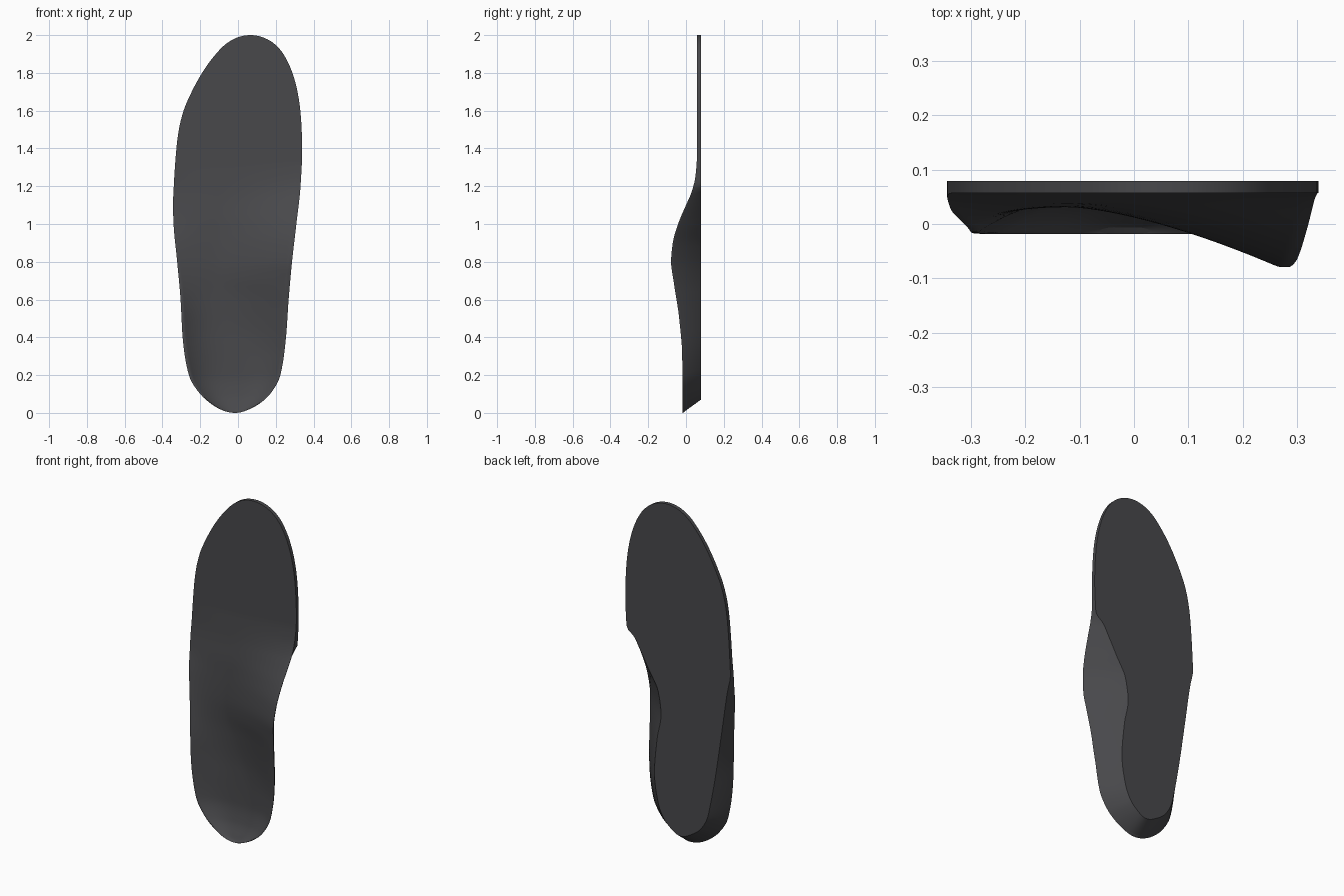
import bpy, bmesh, math

if "Cube" in bpy.data.objects:
    bpy.data.objects.remove(bpy.data.objects["Cube"])

# Profiles along the length: height z -> value
LEFT = [(0, -.015), (.015, -.085), (.05, -.145), (.1, -.2), (.2, -.26), (.4, -.293), (.6, -.304),
        (.8, -.322), (1, -.341), (1.1, -.344), (1.2, -.34), (1.4, -.326), (1.5, -.313), (1.6, -.288),
        (1.7, -.245), (1.8, -.19), (1.9, -.117), (1.95, -.068), (1.985, -.01), (2, .065)]
RIGHT = [(0, -.015), (.015, .05), (.05, .115), (.1, .17), (.2, .224), (.4, .254), (.6, .268),
         (.8, .286), (1, .309), (1.2, .331), (1.4, .34), (1.5, .337), (1.6, .33), (1.7, .315),
         (1.8, .288), (1.9, .24), (1.95, .197), (1.985, .14), (2, .065)]
FLAT_LEFT = [(0, -.015), (.03, -.08), (.1, -.15), (.2, -.195), (.3, -.215), (.5, -.25),
             (.8, -.295), (1, -.325), (1.09, -.346)]
FLAT_RIGHT = [(0, -.015), (.03, .035), (.1, .09), (.2, .125), (.4, .15), (.6, .133), (.75, .107),
              (.88, .125), (1, .19), (1.1, .245), (1.16, .28), (1.2, .331)]
RIM_LEFT = [(0, -.018), (.3, -.018), (.5, -.016), (.7, 0), (.9, .02), (1.05, .044), (1.2, .056), (1.3, .057)]
RIM_RIGHT = [(0, -.018), (.3, -.02), (.5, -.036), (.7, -.066), (.8, -.079), (.9, -.07), (1, -.042),
             (1.1, 0), (1.17, .03), (1.24, .048), (1.32, .057)]
FLOOR = [(0, -.018), (.03, .005), (.1, .033), (.2, .048), (.4, .05), (.6, .042), (.8, .031),
         (1, .037), (1.15, .049), (1.3, .057)]
VALLEY = [(0, -.015), (.3, -.02), (.6, -.09), (.8, -.12), (1.1, -.1), (1.4, 0), (2, .065)]
BACK = .079


def angle(z):
    return math.acos(max(-1, min(1, 1 - z)))


def curve(table, z):
    """Smooth monotone interpolation, evaluated in arc angle so the ends stay round."""
    p = [(angle(a), b) for a, b in table]
    t = angle(z)
    if t >= p[-1][0]:
        return p[-1][1]
    i = max(k for k in range(len(p) - 1) if p[k][0] <= t + 1e-9)
    d = [(p[k + 1][1] - p[k][1]) / (p[k + 1][0] - p[k][0]) for k in range(len(p) - 1)]

    def slope(k):
        if k == 0:
            return d[0]
        if k == len(d):
            return d[-1]
        return 2 * d[k - 1] * d[k] / (d[k - 1] + d[k]) if d[k - 1] * d[k] > 0 else 0
    h = p[i + 1][0] - p[i][0]
    u = (t - p[i][0]) / h
    return ((2*u**3 - 3*u*u + 1) * p[i][1] + (u**3 - 2*u*u + u) * h * slope(i)
            + (3*u*u - 2*u**3) * p[i + 1][1] + (u**3 - u*u) * h * slope(i + 1))


def section(z, n=44, nb=10):
    """Closed cross-section loop at height z: foot bed, right wall, base, left wall."""
    xl, xr, c = curve(LEFT, z), curve(RIGHT, z), curve(VALLEY, z)
    floor, rim_l, rim_r = curve(FLOOR, z), curve(RIM_LEFT, z), curve(RIM_RIGHT, z)
    mid = min(1, max(0, (z - .2) / .5))
    loop = []
    for k in range(n + 1):
        x = xl + (xr - xl) * (1 - math.cos(math.pi * k / n)) / 2
        if x < c:
            s = min(1, (c - x) / max(1e-5, (c - xl) * .95))
            y = floor + (rim_l - floor) * s ** (3 - mid)
        else:
            s = min(1, (x - c) / max(1e-5, (xr - c) * .95))
            y = floor + (rim_r - floor) * s ** (3 - 1.5 * mid)
        loop.append((x, y, z))
    fl = max(xl, curve(FLAT_LEFT, z)) if z < 1.09 else xl
    fr = min(xr, curve(FLAT_RIGHT, z)) if z < 1.2 else xr
    zb = z + .07 * max(0, 1 - z / .5) ** 2
    loop.append((xr - .04 * (xr - fr), rim_r + .1 * (BACK - rim_r), z + .1 * (zb - z)))
    for k in range(nb + 1):
        loop.append((fr + (fl - fr) * k / nb, BACK, zb))
    loop.append((xl - .04 * (xl - fl), rim_l + .1 * (BACK - rim_l), z + .1 * (zb - z)))
    return loop


# Insole body lofted from heel to toe
bm = bmesh.new()
ROWS = 130
rows = [[bm.verts.new(p) for p in section(1 - math.cos(math.pi * r / ROWS))] for r in range(ROWS + 1)]
for a, b in zip(rows, rows[1:]):
    for k in range(len(a)):
        j = (k + 1) % len(a)
        bm.faces.new((a[k], a[j], b[j], b[k]))
bmesh.ops.remove_doubles(bm, verts=bm.verts, dist=.0002)
bmesh.ops.recalc_face_normals(bm, faces=bm.faces)
mesh = bpy.data.meshes.new("insole")
bm.to_mesh(mesh)
bm.free()
insole = bpy.data.objects.new("insole", mesh)
bpy.context.collection.objects.link(insole)

# Dark foam colour and smooth shading with crisp rims
mat = bpy.data.materials.new("dark_foam")
mat.diffuse_color = (.065, .065, .07, 1)
mat.use_nodes = True
mat.node_tree.nodes["Principled BSDF"].inputs["Base Color"].default_value = mat.diffuse_color
mesh.materials.append(mat)
bpy.context.view_layer.objects.active = insole
insole.select_set(True)
bpy.ops.object.shade_smooth_by_angle(angle=math.radians(35))
